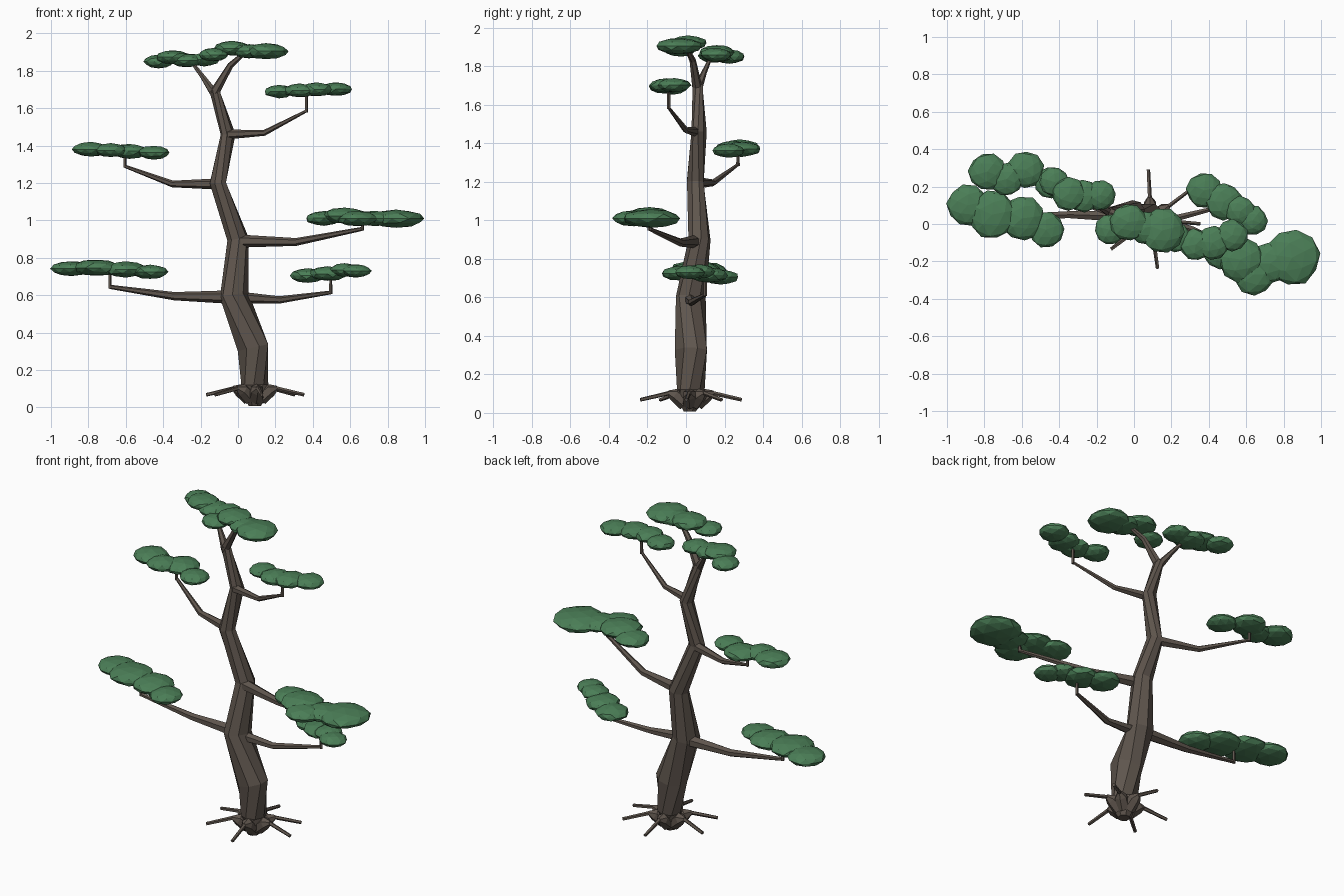
import bpy, bmesh, random
from math import cos, sin, pi, radians
from mathutils import Vector, Matrix

if "Cube" in bpy.data.objects:
    bpy.data.objects.remove(bpy.data.objects["Cube"])

random.seed(4)


def material(name, color):
    m = bpy.data.materials.new(name)
    m.diffuse_color = color
    m.use_nodes = True
    m.node_tree.nodes["Principled BSDF"].inputs["Base Color"].default_value = m.diffuse_color
    return m


BARK = material("bark", (0.115, 0.092, 0.075, 1))
LEAF = material("foliage", (0.07, 0.21, 0.095, 1))


def finish(bm, name, mat):
    bmesh.ops.recalc_face_normals(bm, faces=bm.faces)
    me = bpy.data.meshes.new(name)
    bm.to_mesh(me)
    bm.free()
    me.materials.append(mat)
    ob = bpy.data.objects.new(name, me)
    bpy.context.collection.objects.link(ob)
    return ob


def tube(bm, pts, sides):
    """Tapered faceted tube through (x, y, z, radius) points."""
    c = [Vector(p[:3]) for p in pts]
    rings = []
    for i, p in enumerate(pts):
        a, b = c[max(i - 1, 0)], c[min(i + 1, len(c) - 1)]
        q = (b - a).to_track_quat('Z', 'Y')
        rings.append([bm.verts.new(c[i] + q @ Vector((
            p[3] * cos(2 * pi * (k + .5) / sides),
            p[3] * sin(2 * pi * (k + .5) / sides), 0))) for k in range(sides)])
    for r0, r1 in zip(rings, rings[1:]):
        for k in range(sides):
            j = (k + 1) % sides
            bm.faces.new((r0[k], r0[j], r1[j], r1[k]))
    bm.faces.new(rings[0][::-1])
    bm.faces.new(rings[-1])


def branch(name, start, elbow, end, top, r):
    """Bent limb ending in a short upright twig under its foliage."""
    bm = bmesh.new()
    tube(bm, [(*start, r), (*elbow, r * .6), (*end, r * .3)], 6)
    tube(bm, [(*end[:2], end[2] - .008, .01), (*end[:2], top, .008)], 5)
    finish(bm, name, BARK)


def pad(name, *blobs):
    """Flat cloud of overlapping low-poly blobs (x, y, z, radius)."""
    bm = bmesh.new()
    for x, y, z, r in blobs:
        vs = bmesh.ops.create_icosphere(bm, subdivisions=2, radius=1)["verts"]
        m = (Matrix.Translation((x, y, z))
             @ Matrix.Diagonal((r, r, .022 + r * .17, 1))
             @ Matrix.Rotation(random.uniform(0, 6.28), 4, 'Z'))
        for v in vs:
            v.co = m @ (v.co * random.uniform(.95, 1.05))
    finish(bm, name, LEAF)


# Trunk
bm = bmesh.new()
tube(bm, [(.09, .02, .008, .035), (.09, .02, .05, .06), (.09, .025, .12, .072),
          (.08, .025, .32, .09), (-.02, .025, .6, .078), (0, .07, .9, .058),
          (-.108, .048, 1.2, .047), (-.053, .068, 1.46, .04),
          (-.128, .06, 1.7, .029)], 8)
finish(bm, "trunk", BARK)

# Roots
bm = bmesh.new()
for deg in (37, 93, 168, 217, 278, 355):
    dx, dy = cos(radians(deg)), sin(radians(deg))
    at = lambda d, z, r: (.09 + d * dx, .025 + d * dy, z, r)
    tube(bm, [at(.03, .05, .04), at(.085, .095, .036), at(.12, .105, .012)], 6)
    tube(bm, [at(.09, .108, .012), at(.265, .068, .01)], 5)
finish(bm, "roots", BARK)

# Forked top
bm = bmesh.new()
tube(bm, [(-.128, .06, 1.68, .024), (-.19, .095, 1.77, .014),
          (-.25, .13, 1.85, .009)], 6)
tube(bm, [(-.128, .06, 1.68, .027), (-.04, .035, 1.83, .017),
          (.04, 0, 1.9, .011)], 6)
finish(bm, "crown_fork", BARK)

# Side branches
branch("low_left_branch", (-.02, .04, .59), (-.34, .05, .595), (-.685, .04, .645), .73, .037)
branch("low_right_branch", (-.02, .02, .59), (.22, .03, .575), (.495, .1, .615), .70, .033)
branch("mid_right_branch", (0, .05, .89), (.31, -.03, .885), (.665, -.19, .955), 1.01, .035)
branch("upper_left_branch", (-.1, .06, 1.195), (-.35, .14, 1.195), (-.605, .27, 1.29), 1.36, .03)
branch("upper_right_branch", (-.05, .05, 1.46), (.14, 0, 1.468), (.365, -.09, 1.585), 1.69, .026)

# Foliage pads
pad("low_left_foliage", (-.89, .1, .742, .11), (-.76, .05, .747, .13),
    (-.6, .03, .738, .12), (-.47, -.03, .725, .095))
pad("low_right_foliage", (.375, .18, .705, .095), (.48, .12, .715, .1),
    (.57, .07, .735, .08), (.635, .02, .73, .078))
pad("mid_right_foliage", (.46, -.14, 1.012, .1), (.57, -.19, 1.025, .12),
    (.64, -.27, 1.01, .11), (.73, -.21, 1.01, .11), (.845, -.18, 1.01, .15))
pad("upper_left_foliage", (-.785, .28, 1.38, .1), (-.68, .24, 1.375, .09),
    (-.58, .29, 1.37, .1), (-.45, .22, 1.362, .085))
pad("upper_right_foliage", (.22, -.07, 1.69, .08), (.33, -.11, 1.695, .085),
    (.42, -.1, 1.7, .09), (.525, -.06, 1.702, .085))
pad("crown_left_foliage", (-.425, .225, 1.85, .08), (-.35, .16, 1.873, .09),
    (-.27, .15, 1.855, .09), (-.18, .155, 1.86, .08))
pad("crown_right_foliage", (-.13, -.03, 1.885, .08), (-.03, .01, 1.92, .1),
    (.06, -.02, 1.905, .09), (.15, -.035, 1.905, .12))
